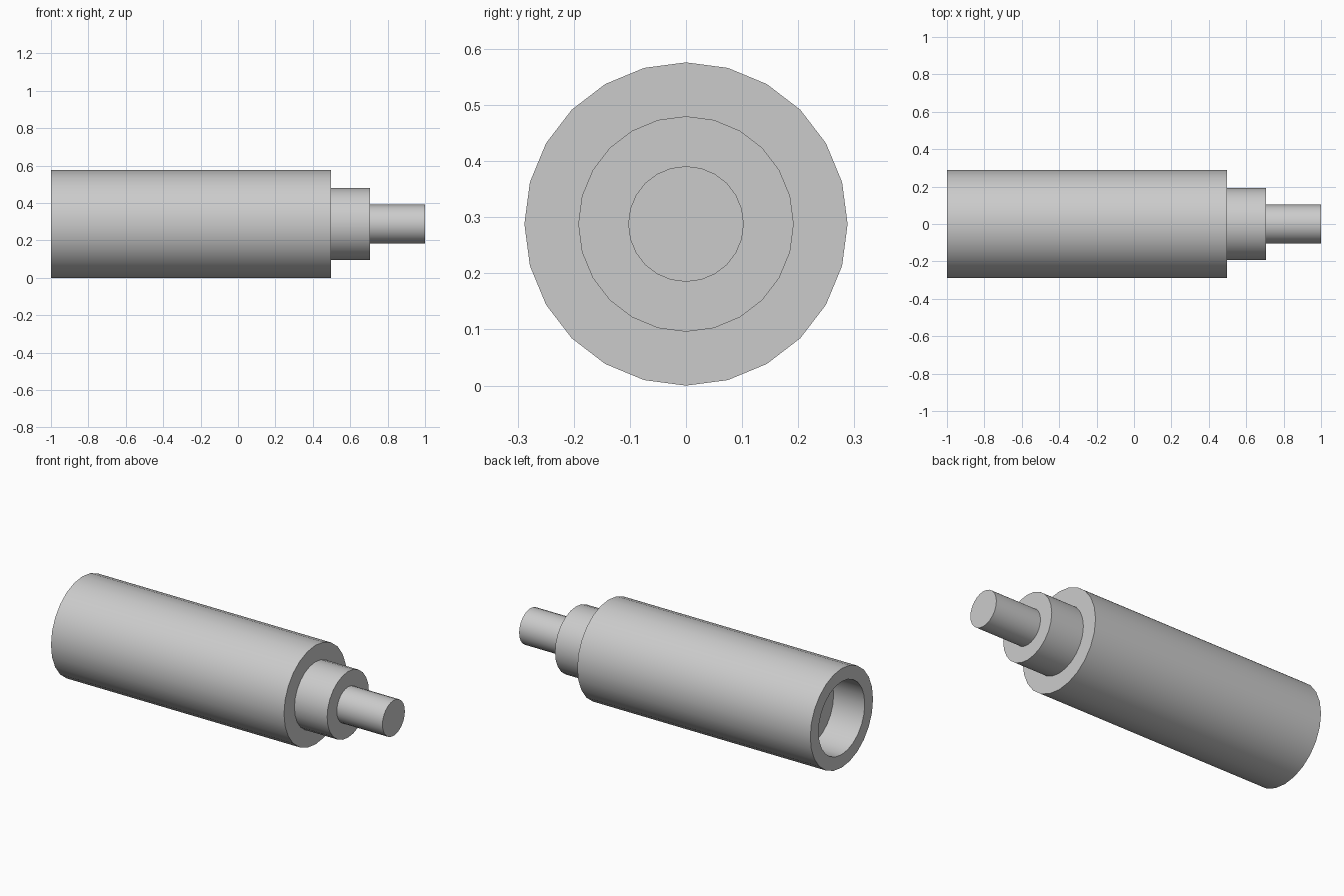
import bpy
import bmesh
import math
from mathutils import Matrix, Vector

SIDES = 24
AXIS_HEIGHT = 0.288

cube = bpy.data.objects.get("Cube")
if cube:
    bpy.data.objects.remove(cube, do_unlink=True)

# One plain grey for the whole part
grey = bpy.data.materials.new("plain grey")
grey.use_nodes = True
colour = (0.6, 0.6, 0.6, 1.0)
grey.diffuse_color = colour
grey.node_tree.nodes["Principled BSDF"].inputs["Base Color"].default_value = colour


def lathe(name, profile):
    """Turn (x, radius) points about the x axis; both ends lie on the axis."""
    bm = bmesh.new()
    verts = [bm.verts.new((x, 0, r)) for x, r in profile]
    edges = [bm.edges.new(pair) for pair in zip(verts, verts[1:])]
    bmesh.ops.spin(bm, geom=verts + edges, cent=(0, 0, 0), axis=(1, 0, 0),
                   angle=math.tau, steps=SIDES)
    bmesh.ops.remove_doubles(bm, verts=bm.verts, dist=1e-4)
    # Merge the triangle fans on the axis into single flat caps
    tips = [v for v in bm.verts if Vector((v.co.y, v.co.z)).length < 1e-4]
    bmesh.ops.dissolve_verts(bm, verts=tips)
    bmesh.ops.recalc_face_normals(bm, faces=bm.faces)
    bmesh.ops.transform(bm, matrix=Matrix.Translation((0, 0, AXIS_HEIGHT)),
                        verts=bm.verts)
    mesh = bpy.data.meshes.new(name)
    bm.to_mesh(mesh)
    bm.free()
    mesh.materials.append(grey)
    obj = bpy.data.objects.new(name, mesh)
    bpy.context.collection.objects.link(obj)
    bpy.ops.object.select_all(action="DESELECT")
    obj.select_set(True)
    bpy.context.view_layer.objects.active = obj
    bpy.ops.object.shade_smooth_by_angle(angle=math.radians(30))
    return obj


# Stepped shaft: socket floor, socket wall, sleeve, collar, pin
lathe("stepped_shaft", [
    (-0.8, 0), (-0.8, 0.212), (-1, 0.212),
    (-1, 0.288), (0.497, 0.288),
    (0.497, 0.192), (0.707, 0.192),
    (0.707, 0.103), (1, 0.103), (1, 0),
])
